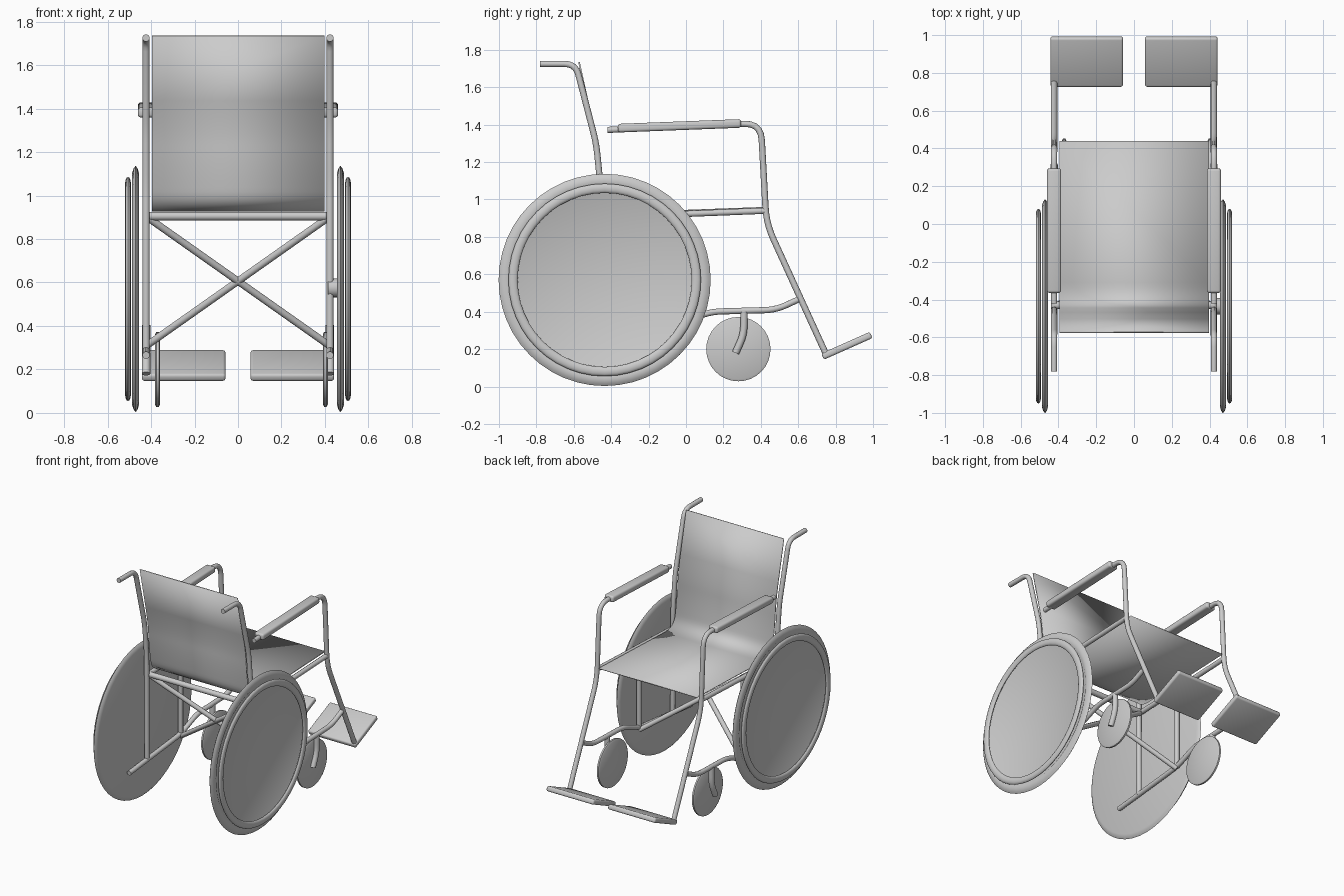
import bpy, bmesh, math
from mathutils import Vector, Matrix

cube = bpy.data.objects.get("Cube")
if cube:
    bpy.data.objects.remove(cube, do_unlink=True)

grey = bpy.data.materials.new("plain grey")
grey.use_nodes = True
COLOUR = (0.6, 0.6, 0.6, 1)
grey.diffuse_color = COLOUR
grey.node_tree.nodes["Principled BSDF"].inputs["Base Color"].default_value = COLOUR


def finish(name, bm, angle=40):
    """Turn a bmesh into a smooth shaded object."""
    bmesh.ops.recalc_face_normals(bm, faces=bm.faces)
    mesh = bpy.data.meshes.new(name)
    bm.to_mesh(mesh)
    bm.free()
    mesh.materials.append(grey)
    obj = bpy.data.objects.new(name, mesh)
    bpy.context.collection.objects.link(obj)
    bpy.ops.object.select_all(action='DESELECT')
    obj.select_set(True)
    bpy.context.view_layer.objects.active = obj
    bpy.ops.object.shade_smooth_by_angle(angle=math.radians(angle))
    return obj


def rounded(points, bend, steps=5):
    """Replace the inner corners of a path with short arcs."""
    pts = [Vector(p) for p in points]
    out = [pts[0]]
    for a, b, c in zip(pts, pts[1:], pts[2:]):
        p = b + (a - b).normalized() * min(bend, (a - b).length * 0.45)
        q = b + (c - b).normalized() * min(bend, (c - b).length * 0.45)
        for i in range(steps + 1):
            t = i / steps
            out.append(p * (1 - t) ** 2 + b * 2 * t * (1 - t) + q * t * t)
    return out + [pts[-1]]


def tube(name, points, radius=0.017, bend=0.06, sides=12):
    """Sweep a circle along a rounded path."""
    path = rounded(points, bend)
    bm = bmesh.new()
    rings = []
    start = (path[1] - path[0]).normalized()
    normal = start.orthogonal().normalized()
    for i, p in enumerate(path):
        tangent = (path[min(i + 1, len(path) - 1)] - path[max(i - 1, 0)]).normalized()
        normal = (normal - tangent * normal.dot(tangent)).normalized()
        side = tangent.cross(normal)
        rings.append([bm.verts.new(p + radius * (normal * math.cos(a) + side * math.sin(a)))
                      for a in (math.tau * k / sides for k in range(sides))])
    for r, s in zip(rings, rings[1:]):
        for k in range(sides):
            bm.faces.new((r[k], r[(k + 1) % sides], s[(k + 1) % sides], s[k]))
    bm.faces.new(rings[0])
    bm.faces.new(rings[-1])
    return finish(name, bm)


def lathe(name, profile, centre, closed=False, segments=48):
    """Turn an (x, radius) profile around the x axis."""
    bm = bmesh.new()
    verts = [bm.verts.new((x, 0, r)) for x, r in profile]
    pairs = list(zip(verts, verts[1:])) + ([(verts[-1], verts[0])] if closed else [])
    edges = [bm.edges.new(pair) for pair in pairs]
    bmesh.ops.spin(bm, geom=verts + edges, cent=(0, 0, 0), axis=(1, 0, 0),
                   angle=math.tau, steps=segments, use_duplicate=False)
    bmesh.ops.remove_doubles(bm, verts=bm.verts, dist=0.0002)
    bmesh.ops.translate(bm, verts=bm.verts, vec=centre)
    return finish(name, bm)


def slab(name, size, centre, tilt, bevel, angle):
    """Softened box tilted around the x axis."""
    bm = bmesh.new()
    bmesh.ops.create_cube(bm, size=1, matrix=Matrix.Diagonal((*size, 1)))
    bmesh.ops.bevel(bm, geom=bm.edges[:], offset=bevel, segments=3, profile=0.5,
                    affect='EDGES')
    bmesh.ops.transform(bm, verts=bm.verts, matrix=Matrix.Translation(centre)
                        @ Matrix.Rotation(tilt, 4, 'X'))
    return finish(name, bm, angle)


# Seat and backrest: one thin sheet, curved where the seat turns up
sheet = rounded([(0, 0.44, 0.957), (0, -0.43, 0.925), (0, -0.465, 1.13),
                 (0, -0.48, 1.32), (0, -0.572, 1.735)], 0.12, 8)
bm = bmesh.new()
rows = [[bm.verts.new((x, p.y, p.z)) for x in (-0.395, 0.397)] for p in sheet]
for a, b in zip(rows, rows[1:]):
    bm.faces.new((a[0], a[1], b[1], b[0]))
seat = finish("seat_and_backrest", bm)
solid = seat.modifiers.new("thickness", 'SOLIDIFY')
solid.thickness = 0.008
solid.offset = 0

# Rear crossbar and the crossed braces running down to the lower rails
tube("rear_crossbar", [(-0.42, -0.43, 0.905), (0.42, -0.43, 0.905)], 0.02)
for s, side in ((1, "left"), (-1, "right")):
    tube(side + "_cross_brace", [(s * 0.41, -0.43, 0.895), (-s * 0.42, -0.06, 0.31)])

# Frame and wheels on each side
wheel_y, wheel_z = -0.435, 0.57
for s, side in ((1, "left"), (-1, "right")):
    x = s * 0.423

    def path(*points):
        return [(x, y, z) for y, z in points]

    tube(side + "_back_post", path((-0.78, 1.725), (-0.59, 1.725), (-0.48, 1.3),
                                   (-0.455, 1.05), (-0.45, 0.28)))
    tube(side + "_arm_and_leg_tube",
         path((-0.42, 1.372), (0.40, 1.408), (0.43, 0.87), (0.75, 0.17)), bend=0.09)
    tube(side + "_seat_rail", path((-0.45, 0.905), (0.43, 0.94)))
    tube(side + "_lower_rail", path((-0.66, 0.265), (-0.06, 0.325), (0.13, 0.4),
                                    (0.48, 0.41), (0.6, 0.465)))
    tube(side + "_middle_post", path((-0.06, 0.32), (-0.06, 0.92)))
    tube(side + "_caster_fork", path((0.31, 0.405), (0.31, 0.28), (0.265, 0.18)), 0.02)

    slab(side + "_armrest_pad", (0.075, 0.66, 0.046), (x, -0.035, 1.394),
         math.radians(2.2), 0.014, 60)
    slab(side + "_footplate", (0.385, 0.285, 0.036), (s * 0.25, 0.86, 0.218),
         math.radians(24), 0.012, 60)

    # Large wheel: tapered tyre with a flat disc, and a separate hand rim
    lathe(side + "_rear_wheel",
          [(-s * 0.015, 0), (-s * 0.015, 0.535), (-s * 0.009, 0.555), (0, 0.567),
           (s * 0.009, 0.555), (s * 0.016, 0.535), (s * 0.013, 0.51),
           (s * 0.004, 0.495), (s * 0.004, 0)],
          (s * 0.471, wheel_y, wheel_z))
    rim = [(0.013 * math.cos(a), 0.49 + 0.025 * math.sin(a))
           for a in (math.tau * k / 12 for k in range(12))]
    lathe(side + "_hand_rim", rim, (s * 0.506, wheel_y, wheel_z), closed=True)

    # Small front wheel
    lathe(side + "_caster_wheel",
          [(-0.012, 0), (-0.012, 0.16), (-0.006, 0.172), (0.006, 0.172),
           (0.012, 0.16), (0.012, 0)],
          (0.402 if s > 0 else -0.37, 0.28, 0.2), segments=32)

# Hub between the frame and the left wheel
lathe("left_hub", [(-0.02, 0), (-0.02, 0.043), (0.025, 0.043), (0.025, 0)],
      (0.433, wheel_y, 0.575), segments=24)
